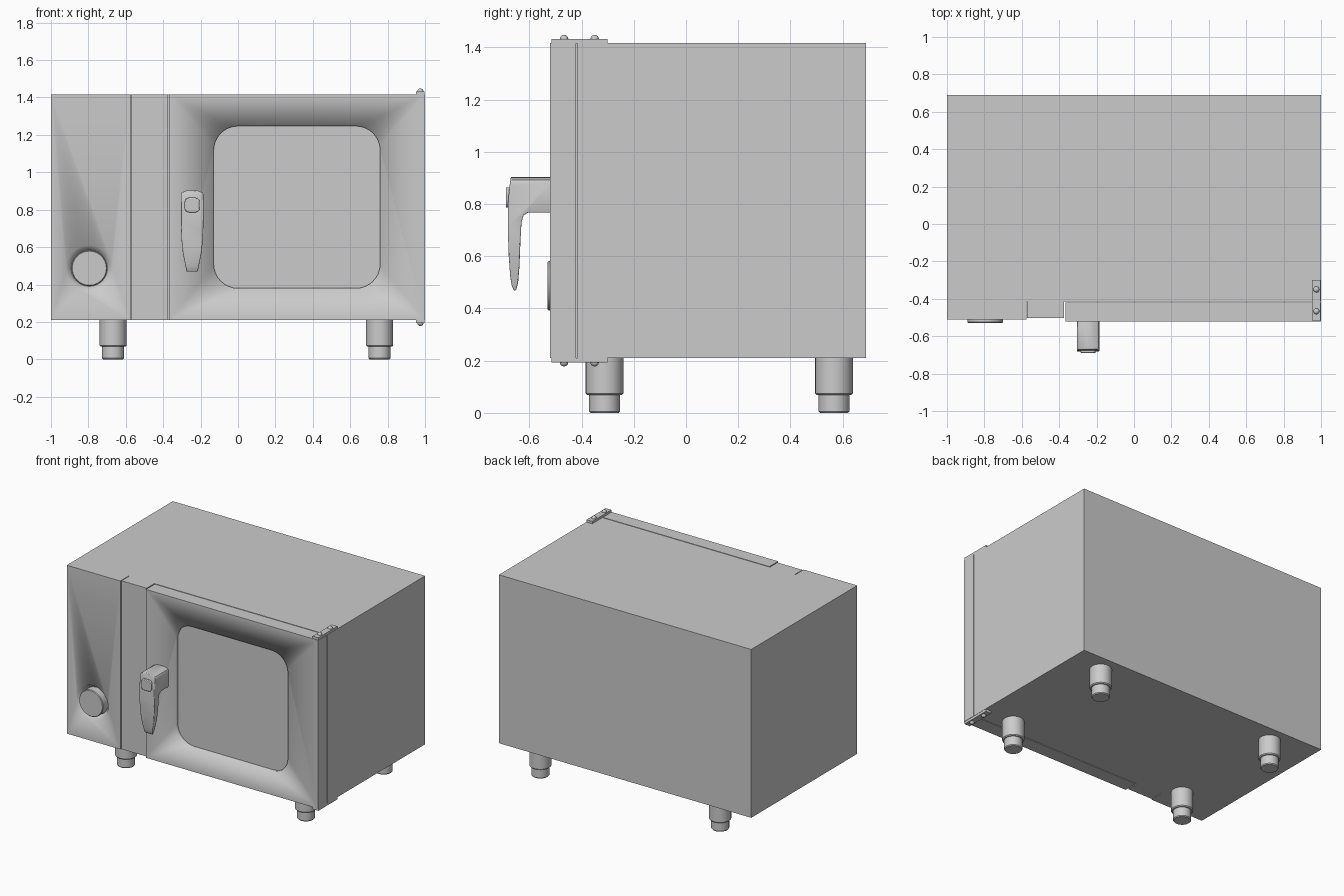
import bpy, bmesh, math
from mathutils import Matrix, Vector

if "Cube" in bpy.data.objects:
    bpy.data.objects.remove(bpy.data.objects["Cube"])

Z0, Z1 = 0.21, 1.416


def finish(name, bm, smooth=True):
    bmesh.ops.recalc_face_normals(bm, faces=bm.faces)
    mesh = bpy.data.meshes.new(name)
    bm.to_mesh(mesh)
    bm.free()
    ob = bpy.data.objects.new(name, mesh)
    bpy.context.collection.objects.link(ob)
    bpy.ops.object.select_all(action='DESELECT')
    bpy.context.view_layer.objects.active = ob
    ob.select_set(True)
    if smooth:
        bpy.ops.object.shade_smooth_by_angle(angle=math.radians(35))
    return ob


def prism(name, pts, axis, a, b):
    """Extrude a 2D outline along an axis: z (x,y), y (x,z) or x (y,z)."""
    place = {'z': lambda p, t: (p[0], p[1], t),
             'y': lambda p, t: (p[0], t, p[1]),
             'x': lambda p, t: (t, p[0], p[1])}[axis]
    bm = bmesh.new()
    lo = [bm.verts.new(place(p, a)) for p in pts]
    hi = [bm.verts.new(place(p, b)) for p in pts]
    bm.faces.new(lo)
    bm.faces.new(hi)
    for i in range(len(pts)):
        j = (i + 1) % len(pts)
        bm.faces.new((lo[i], lo[j], hi[j], hi[i]))
    return finish(name, bm)


def lathe(name, profile, centre, axis='z', n=40):
    """Closed turned part from (radius, height) pairs."""
    bm = bmesh.new()
    rings = []
    for r, h in profile:
        ring = []
        for k in range(n):
            t = 2 * math.pi * k / n
            u, v = r * math.cos(t), r * math.sin(t)
            p = Vector((u, v, h) if axis == 'z' else (u, h, v))
            ring.append(bm.verts.new(p + Vector(centre)))
        rings.append(ring)
    for r0, r1 in zip(rings, rings[1:]):
        for k in range(n):
            j = (k + 1) % n
            bm.faces.new((r0[k], r0[j], r1[j], r1[k]))
    bm.faces.new(rings[0])
    bm.faces.new(rings[-1])
    return finish(name, bm)


def rounded(x0, x1, z0, z1, r, n=8):
    pts = []
    for cx, cz, start in ((x1 - r, z1 - r, 0), (x0 + r, z1 - r, 90),
                          (x0 + r, z0 + r, 180), (x1 - r, z0 + r, 270)):
        for k in range(n + 1):
            t = math.radians(start + 90 * k / n)
            pts.append((cx + r * math.cos(t), cz + r * math.sin(t)))
    return pts


def boolean(ob, cutter, op):
    bpy.context.view_layer.objects.active = ob
    m = ob.modifiers.new("cut", 'BOOLEAN')
    m.operation, m.object, m.solver = op, cutter, 'EXACT'
    bpy.ops.object.modifier_move_to_index(modifier=m.name, index=0)
    bpy.ops.object.modifier_apply(modifier=m.name)
    bpy.data.objects.remove(cutter, do_unlink=True)


# Cabinet with control panel, seam slit and middle strip in one outline
cabinet = prism("cabinet", [(-1, 0.69), (-1, -0.51), (-0.576, -0.51), (-0.576, -0.415),
                            (-0.571, -0.415), (-0.571, -0.502), (-0.373, -0.502),
                            (-0.373, -0.415), (1, -0.415), (1, 0.69)], 'z', Z0, Z1)

# Control dial sitting in a conical dish
KX, KZ = -0.795, 0.487
dish = lathe("dish_cutter", [(0.13, -0.52), (0.123, -0.51), (0.097, -0.47)], (KX, 0, KZ), 'y', 48)
boolean(cabinet, dish, 'DIFFERENCE')
lathe("control_dial", [(0.095, -0.46), (0.095, -0.525), (0.091, -0.53)], (KX, 0, KZ), 'y', 48)

# Door with recessed window
door = prism("door", [(-0.366, -0.52), (1, -0.52), (1, -0.421), (-0.366, -0.421)], 'z', Z0, Z1)
boolean(door, prism("window_cutter", rounded(-0.13, 0.76, 0.38, 1.247, 0.13), 'y', -0.6, -0.495),
        'DIFFERENCE')

# Handle: side silhouette intersected with the front silhouette
HX = -0.245
side = [(-0.515, 0.767), (-0.515, 0.92), (-0.668, 0.92), (-0.676, 0.87), (-0.682, 0.8), (-0.682, 0.69),
        (-0.679, 0.6), (-0.673, 0.52), (-0.667, 0.485), (-0.658, 0.467), (-0.65, 0.472),
        (-0.643, 0.5), (-0.638, 0.56), (-0.634, 0.66), (-0.63, 0.73), (-0.622, 0.757), (-0.605, 0.767)]
half = [(0.028, 0.46), (0.036, 0.5), (0.05, 0.57), (0.057, 0.64), (0.06, 0.72),
        (0.06, 0.882), (0.056, 0.892), (0.03, 0.902)]
front = [(HX + x, z) for x, z in half] + [(HX, 0.904)] + [(HX - x, z) for x, z in reversed(half)]
handle = prism("door_handle", side, 'x', HX - 0.1, HX + 0.1)
boolean(handle, prism("handle_cutter", front, 'y', -0.8, -0.4), 'INTERSECT')
bev = handle.modifiers.new("soft_edges", 'BEVEL')
bev.width, bev.segments, bev.limit_method = 0.004, 2, 'ANGLE'
bev.angle_limit = math.radians(50)

# Release button on the handle
button = prism("handle_button", rounded(HX - 0.04, HX + 0.04, 0.786, 0.864, 0.022, 5), 'y', -0.69, -0.66)
bev = button.modifiers.new("soft_edges", 'BEVEL')
bev.width, bev.segments, bev.limit_method = 0.004, 2, 'ANGLE'

# Hinge plates with two screws, above and below
for label, z, s in (("top", Z1, 1), ("bottom", Z0, -1)):
    prism(label + "_hinge_plate", [(0.953, -0.516), (0.998, -0.516), (0.998, -0.3), (0.953, -0.3)],
          'z', z - 0.001 * s, z + 0.017 * s)
    dome = [(0.016 * math.cos(a), s * (0.017 + 0.015 * math.sin(a)))
            for a in [math.radians(d) for d in (0, 18, 36, 54, 72, 85)]]
    for i, y in enumerate((-0.467, -0.35)):
        lathe(f"{label}_hinge_screw_{i + 1}", dome, (0.975, y, z), 'z', 20)

# Four stepped feet
foot = [(0.054, 0), (0.059, 0.006), (0.059, 0.068), (0.066, 0.068), (0.072, 0.074), (0.072, Z0)]
for xn, x in (("left", -0.668), ("right", 0.757)):
    for yn, y in (("front", -0.312), ("back", 0.567)):
        lathe(f"{yn}_{xn}_foot", foot, (x, y, 0), 'z', 40)
